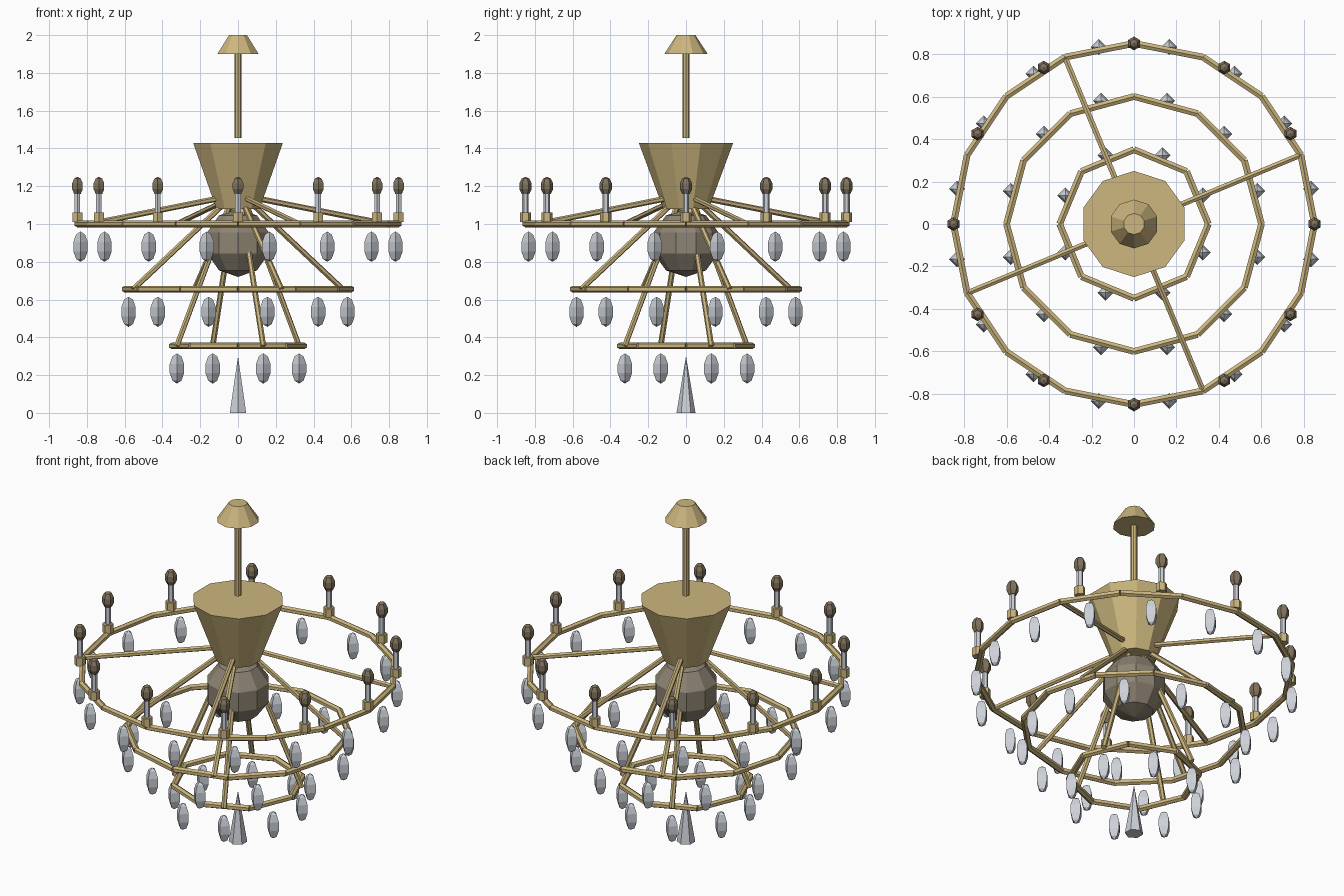
import bpy
import bmesh
from math import sin, cos, pi, radians
from mathutils import Vector

old = bpy.data.objects.get("Cube")
if old:
    bpy.data.objects.remove(old, do_unlink=True)


def material(name, rgb, rough=0.5):
    m = bpy.data.materials.new(name)
    m.use_nodes = True
    m.diffuse_color = (*rgb, 1)
    node = m.node_tree.nodes["Principled BSDF"]
    node.inputs["Base Color"].default_value = (*rgb, 1)
    node.inputs["Roughness"].default_value = rough
    return m


BRASS = material("brass", (0.61, 0.47, 0.21))
CRYSTAL = material("crystal", (0.61, 0.64, 0.69))
BRONZE = material("aged bronze", (0.27, 0.23, 0.17))
BULB = material("amber bulb", (0.22, 0.17, 0.11))


def add_lathe(bm, profile, sides, origin=(0, 0, 0)):
    """Turn (radius, height) points around z; zero radius makes a point."""
    origin = Vector(origin)
    loops = []
    for r, z in profile:
        if r == 0:
            loops.append([bm.verts.new(origin + Vector((0, 0, z)))])
        else:
            turns = [2 * pi * i / sides for i in range(sides)]
            loops.append([bm.verts.new(origin + Vector((-r * sin(t), r * cos(t), z))) for t in turns])
    for a, b in zip(loops, loops[1:]):
        for i in range(sides):
            j = (i + 1) % sides
            corners = [a[i % len(a)], a[j % len(a)], b[j % len(b)], b[i % len(b)]]
            bm.faces.new(list(dict.fromkeys(corners)))
    for loop in (loops[0], loops[-1]):
        if len(loop) > 1:
            bm.faces.new(loop)


def add_bar(bm, start, end, radius, sides=6):
    """Straight bar between two points."""
    start, end = Vector(start), Vector(end)
    axis = end - start
    made = bmesh.ops.create_cone(bm, cap_ends=True, segments=sides, radius1=radius,
                                 radius2=radius, depth=axis.length)["verts"]
    bmesh.ops.rotate(bm, verts=made, matrix=axis.to_track_quat("Z", "Y").to_matrix())
    bmesh.ops.translate(bm, verts=made, vec=(start + end) / 2)


def finish(name, bm, mat):
    bmesh.ops.recalc_face_normals(bm, faces=bm.faces)
    mesh = bpy.data.meshes.new(name)
    bm.to_mesh(mesh)
    bm.free()
    mesh.materials.append(mat)
    obj = bpy.data.objects.new(name, mesh)
    bpy.context.collection.objects.link(obj)
    return obj


def turned(name, profile, sides, mat, places=((0, 0, 0),)):
    bm = bmesh.new()
    for place in places:
        add_lathe(bm, profile, sides, place)
    return finish(name, bm, mat)


def circle(count, radius, z, offset=0.0):
    turns = [2 * pi * (i + offset) / count for i in range(count)]
    return [(radius * cos(t), radius * sin(t), z) for t in turns]


def ball(radius, half_height, bands):
    """Profile of a faceted ball centred on zero."""
    steps = [pi * i / bands for i in range(1, bands)]
    return ([(0, -half_height)]
            + [(radius * sin(a), -half_height * cos(a)) for a in steps]
            + [(0, half_height)])


# Central column
turned("ceiling_cap", [(0.115, 1.9), (0.05, 2.0)], 10, BRASS)
turned("hanging_rod", [(0.018, 1.455), (0.018, 1.91)], 8, BRASS)
turned("funnel_body", [(0.12, 1.08), (0.25, 1.43)], 10, BRASS)
turned("hub_ball", ball(0.18, 0.18, 5), 10, BRONZE, [(0, 0, 0.9)])
turned("bottom_pendant", [(0.05, 0), (0, 0.3)], 6, CRYSTAL)

# Three tiers: ring, four arms and hanging crystals
TIERS = {"upper": (16, 0.85, 1.0), "middle": (12, 0.6, 0.655), "lower": (8, 0.35, 0.355)}
for tier, (count, radius, z) in TIERS.items():
    corners = circle(count, radius, z)
    bm = bmesh.new()
    for a, b in zip(corners, corners[1:] + corners[:1]):
        add_bar(bm, a, b, 0.018)
    finish(tier + "_ring", bm, BRASS)

    bm = bmesh.new()
    for k in range(4):
        t = radians(22.5 + 90 * k)
        out = Vector((cos(t), sin(t), 0))
        add_bar(bm, out * 0.03 + Vector((0, 0, 1.15)), out * radius + Vector((0, 0, z)), 0.015)
    finish(tier + "_arms", bm, BRASS)

    turned(tier + "_crystals", ball(0.04, 0.08, 5), 4, CRYSTAL,
           circle(count, radius, z - 0.12, 0.5))

# Twelve candle lights on the upper ring
lights = circle(12, 0.85, 1.0)
turned("candle_cups", [(0.03, 0.01), (0.03, 0.06)], 6, BRASS, lights)
turned("candle_tubes", [(0.017, 0.06), (0.017, 0.17)], 6, CRYSTAL, lights)
turned("candle_bulbs", ball(0.034, 0.05, 5), 6, BULB, [(x, y, z + 0.2) for x, y, z in lights])
